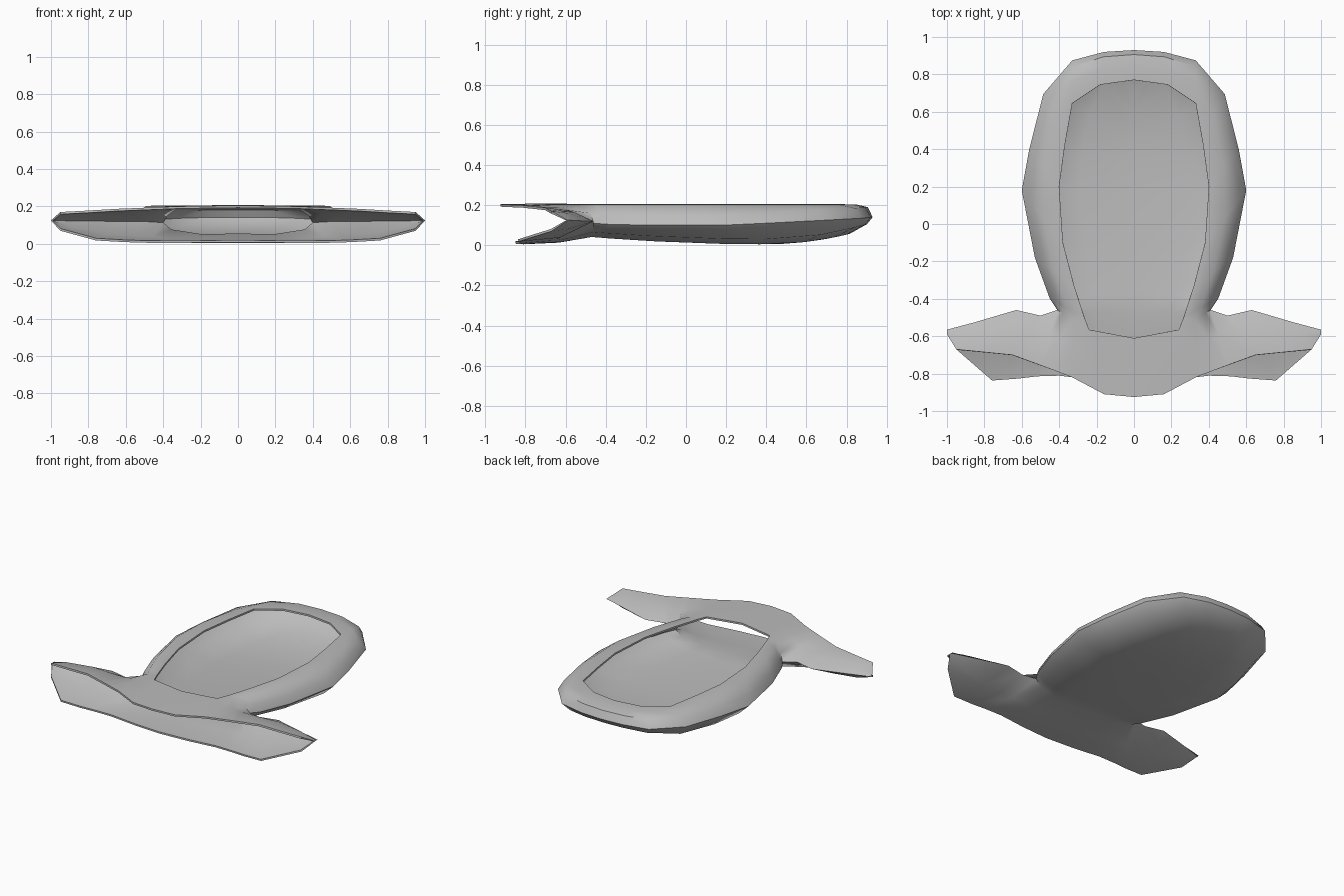
import bpy, bmesh
from mathutils import Vector

old = bpy.data.objects.get("Cube")
if old:
    bpy.data.objects.remove(old, do_unlink=True)

grey = bpy.data.materials.new("plain grey")
grey.use_nodes = True
grey.diffuse_color = (0.5, 0.5, 0.5, 1)
grey.node_tree.nodes["Principled BSDF"].inputs["Base Color"].default_value = (0.5, 0.5, 0.5, 1)


def underside(y):
    """Height of the gently bowed bottom."""
    d = y - 0.4
    return 0.005 + (0.3 * d * d if d > 0 else 0.048 * d * d)


def at(a, b, t, z):
    p = a.lerp(b, t)
    return Vector((p.x, p.y, z))


bm = bmesh.new()


def loft(columns):
    """Skin a grid of faces over neighbouring columns of points."""
    grid = [[bm.verts.new(p) for p in c] for c in columns]
    for a, b in zip(grid, grid[1:]):
        for i in range(len(a) - 1):
            bm.faces.new((a[i], a[i + 1], b[i + 1], b[i]))


# Body: half outline (x, y, z), opening rim (x, y) and spine y, back to front
outline = [(0, .93, .14), (.16, .92, .14), (.33, .875, .135), (.485, .695, .125), (.56, .4, .11),
           (.6, .18, .1), (.53, -.18, .1), (.45, -.4, .105), (.41, -.46, .11)]
rim = [(0, .77), (.18, .745), (.33, .645), (.37, .42), (.4, .2),
       (.38, -.1), (.32, -.33), (.265, -.5), (.24, -.565)]
spine = [.7, .68, .6, .48, .34, .16, -.14, -.36, -.48]
body = []
for o, r, s in zip(outline, rim, spine):
    edge, top, keel = Vector(o), Vector((*r, .205)), Vector((0, s, underside(s)))
    under, floor = keel.lerp(edge, .88), keel.lerp(edge, .5)
    body.append([top, at(top, edge, .5, .203), at(top, edge, .85, edge.z + .05), edge,
                 Vector((under.x, under.y, underside(under.y) + .025)),
                 Vector((floor.x, floor.y, underside(floor.y))), keel])
loft(body)

# Flared mouth: upper and lower lips share the back edge of the side wings
throat = body[-1]
wing = [Vector(p) for p in [(.5, -.49, .12), (.63, -.46, .12), (.85, -.525, .122), (1, -.565, .125)]]
upper_root = [Vector((0, -.61, .208))] + throat[:4] + wing
upper_edge = [(0, -.925, .205), (.16, -.91, .203), (.33, -.82, .2), (.42, -.785, .196), (.5, -.755, .193),
              (.65, -.7, .187), (.8, -.685, .178), (.95, -.67, .17), (1, -.59, .125)]
lower_root = throat[:2:-1] + wing
lower_edge = [(0, -.85, .008), (.2, -.835, .006), (.4, -.81, .005), (.52, -.813, .006),
              (.62, -.825, .01), (.76, -.835, .018), (.95, -.67, .07), (1, -.59, .125)]


def lip(roots, edges, side):
    columns = []
    for root, e in zip(roots, edges):
        e = Vector(e)
        mid = root.lerp(e, .45)
        mid.z += side * .35 * abs(root.z - e.z)
        columns.append([root, mid, e])
    loft(columns)


lip(upper_root, upper_edge, 1)
lip(lower_root, lower_edge, -1)

# Weld the half shell and point its faces outward
bmesh.ops.remove_doubles(bm, verts=bm.verts, dist=0.0005)
bmesh.ops.recalc_face_normals(bm, faces=bm.faces)
lowest = min(bm.faces, key=lambda f: f.calc_center_median().z)
if lowest.normal.z > 0:
    bmesh.ops.reverse_faces(bm, faces=bm.faces)
mesh = bpy.data.meshes.new("dish_shell")
bm.to_mesh(mesh)
bm.free()
mesh.materials.append(grey)

shell = bpy.data.objects.new("dish_shell", mesh)
bpy.context.collection.objects.link(shell)
mirror = shell.modifiers.new("mirror", 'MIRROR')
mirror.use_clip = True
thick = shell.modifiers.new("wall", 'SOLIDIFY')
thick.thickness = 0.012
thick.offset = -1

bpy.ops.object.select_all(action='DESELECT')
shell.select_set(True)
bpy.context.view_layer.objects.active = shell
bpy.ops.object.modifier_apply(modifier="mirror")
bpy.ops.object.modifier_apply(modifier="wall")
bpy.ops.object.shade_smooth_by_angle(angle=0.8)
